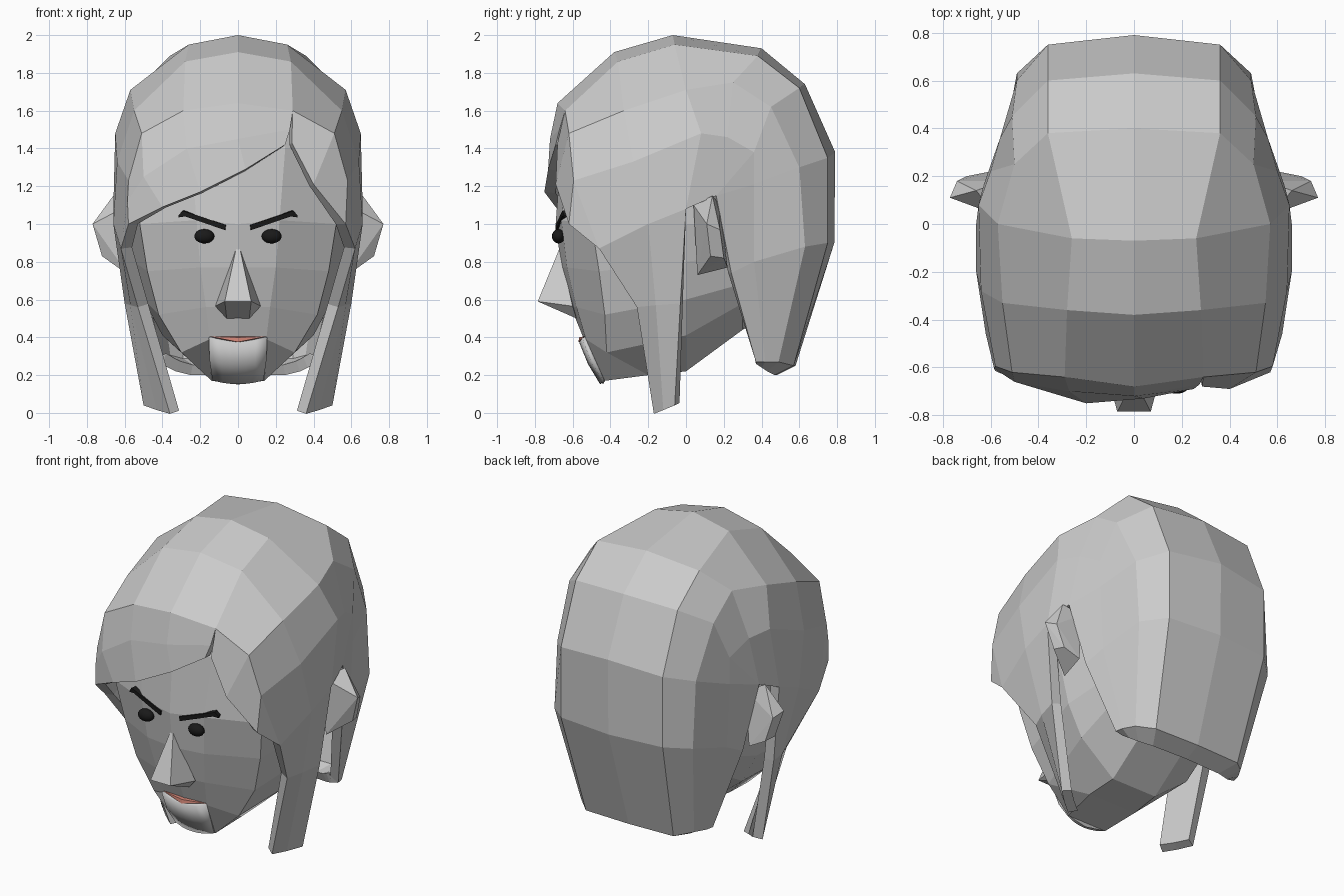
import bpy, bmesh
from mathutils import Vector

if "Cube" in bpy.data.objects:
    bpy.data.objects.remove(bpy.data.objects["Cube"])


def colour(ob, name, rgb):
    mat = bpy.data.materials.get(name) or bpy.data.materials.new(name)
    mat.diffuse_color = (*rgb, 1)
    mat.use_nodes = True
    mat.node_tree.nodes["Principled BSDF"].inputs["Base Color"].default_value = mat.diffuse_color
    ob.data.materials.append(mat)


def finish(bm, name, thick=0, centre=None):
    bmesh.ops.recalc_face_normals(bm, faces=bm.faces)
    if centre:
        c = Vector(centre)
        if sum(f.normal.dot(f.calc_center_median() - c) * f.calc_area() for f in bm.faces) < 0:
            bmesh.ops.reverse_faces(bm, faces=bm.faces)
    me = bpy.data.meshes.new(name)
    bm.to_mesh(me)
    bm.free()
    ob = bpy.data.objects.new(name, me)
    bpy.context.collection.objects.link(ob)
    if thick:
        m = ob.modifiers.new("thickness", "SOLIDIFY")
        m.thickness, m.offset = thick, -1
    return ob


def grid(bm, cache, rows, s=1):
    """Skin rows of points with quads; coinciding points are shared."""
    def vert(p):
        key = (round(p[0] * s, 3), round(p[1], 3), round(p[2], 3))
        if key not in cache:
            cache[key] = bm.verts.new(key)
        return cache[key]
    vs = [[vert(p) for p in r] for r in rows]
    for a, b in zip(vs, vs[1:]):
        for i in range(len(a) - 1):
            q = list(dict.fromkeys((a[i], a[i + 1], b[i + 1], b[i])))
            if len(q) > 2:
                bm.faces.new(q)


def hull(name, pts):
    bm = bmesh.new()
    for p in pts:
        bm.verts.new(p)
    bmesh.ops.convex_hull(bm, input=bm.verts)
    loose = [v for v in bm.verts if not v.link_faces]
    bmesh.ops.delete(bm, geom=loose, context="VERTS")
    return finish(bm, name)


def both(pts):
    return [(s * x, y, z) for x, y, z in pts for s in (-1, 1)]


# Head: half rings from chin to crown, front to back
rings = [
    [(0, -.44, .15), (.14, -.43, .17), (.17, -.2, .20), (.16, 0, .22), (.16, .3, .44), (0, .32, .45)],
    [(0, -.54, .39), (.15, -.53, .39), (.30, -.42, .32), (.40, 0, .41), (.36, .3, .58), (0, .4, .6)],
    [(0, -.61, .56), (.17, -.58, .56), (.42, -.43, .52), (.50, 0, .6), (.42, .36, .7), (0, .45, .72)],
    [(0, -.66, .77), (.2, -.63, .77), (.48, -.46, .75), (.55, 0, .8), (.45, .4, .85), (0, .52, .85)],
    [(0, -.69, 1.0), (.22, -.66, 1.02), (.52, -.5, 1.0), (.58, 0, 1.0), (.47, .42, 1.0), (0, .65, 1.0)],
    [(0, -.66, 1.4), (.25, -.62, 1.4), (.48, -.45, 1.4), (.55, 0, 1.4), (.42, .42, 1.4), (0, .62, 1.4)],
]
rings.append([(x * .6, y * .6, 1.72) for x, y, z in rings[-1]])
bm, cache = bmesh.new(), {}
for s in (-1, 1):
    grid(bm, cache, rings, s)
# Underside strips and crown cap
ends = [(-x, y, z) for x, y, z in rings[0][1:5]]
grid(bm, cache, [ends, rings[0][1:5]])
bmesh.ops.holes_fill(bm, edges=[e for e in bm.edges if e.is_boundary], sides=0)
finish(bm, "head")

# Hair cap: half rows from brow over the crown to the nape
temple, above_ear, behind_ear = (.62, -.46, .87), (.66, 0, 1.08), (.63, .16, 1.15)
cheek = (.66, -.2, 1.0)
brow = [(0, -.68, 1.64), (.29, -.64, 1.6), (.51, -.62, 1.48), (.58, -.595, 1.23), temple]
cap = [
    brow,
    [(0, -.38, 1.91), (.28, -.36, 1.86), (.55, -.33, 1.6), (.64, -.28, 1.33), cheek],
    [(0, -.07, 2.0), (.26, -.06, 1.95), (.57, 0, 1.71), (.65, .08, 1.48), above_ear],
    [(0, .40, 1.93), (.36, .38, 1.89), (.50, .25, 1.75), (.60, .22, 1.46), behind_ear],
    [(0, .63, 1.74), (.36, .60, 1.72), (.51, .45, 1.62), (.56, .36, 1.38), behind_ear],
    [(0, .79, 1.38), (.36, .75, 1.35), (.49, .60, 1.3), (.56, .36, 1.21), behind_ear],
    [(0, .785, .9), (.36, .75, .9), (.49, .63, .88), (.54, .36, .8), (.57, .24, .74)],
    [(0, .58, .25), (.31, .57, .25), (.40, .49, .27), (.44, .42, .27), (.45, .37, .27)],
]
nape_lip = [cap[-1], [(0, .48, .2), (.25, .47, .2), (.33, .43, .22), (.37, .40, .24), (.40, .37, .26)]]
# Side locks hanging in front of the ears
lock = [
    [temple, cheek, above_ear],
    [(.53, -.26, .56), (.57, -.16, .57), (.60, -.03, .58)],
    [(.36, -.17, -.005), (.43, -.12, .015), (.50, -.06, .04)],
]
bm, cache = bmesh.new(), {}
for s in (-1, 1):
    grid(bm, cache, cap, s)
    grid(bm, cache, nape_lip, s)
    grid(bm, cache, lock, s)
# Swept fringe and the short flap beyond the parting
left = [(-x, y, z) for x, y, z in brow[:0:-1]]
grid(bm, cache, [
    left + brow[:2],
    [left[0], (-.585, -.605, 1.12), (-.5, -.66, 1.25), (-.27, -.70, 1.4), (0, -.72, 1.45), (.275, -.67, 1.5)],
    [left[0], (-.58, -.615, 1.0), (-.4, -.69, 1.09), (-.2, -.75, 1.17), (.04, -.73, 1.29), (.25, -.69, 1.42)],
])
grid(bm, cache, [
    brow[1:],
    [(.285, -.68, 1.43), (.40, -.69, 1.21), (.57, -.62, 1.0), temple],
])
finish(bm, "hair", .06, (0, 0, 1))

# Nose
hull("nose", both([(.01, -.67, .87), (.07, -.785, .59), (.12, -.6, .565), (.06, -.58, .5)]))

# Mouth line
ob = hull("mouth", both([(.15, -.54, .405), (.0, -.57, .375), (.0, -.565, .40), (.1, -.45, .38)]))
colour(ob, "lip_red", (.6, .22, .17))

# Lower lip and chin plate
bm = bmesh.new()
xs = [-1, -.6, -.3, 0, .3, .6, 1]
grid(bm, {}, [[(t * w, y + .015 * t * t, z + d * t * t) for t in xs]
              for w, y, z, d in ((.155, -.565, .372, .025), (.15, -.52, .26, .015), (.135, -.455, .152, .02))])
ob = finish(bm, "chin", .03, (0, 0, .3))
for p in ob.data.polygons:
    p.use_smooth = True

for s, side in ((-1, "left"), (1, "right")):
    # Ears
    hull("ear_" + side, [(s * x, y, z) for x, y, z in (
        (.58, .04, 1.1), (.66, .14, 1.15), (.77, .11, 1.0), (.74, .18, .97), (.72, .13, .83),
        (.70, .2, .82), (.58, .06, .73), (.6, .22, .77), (.55, .18, 1.1))])
    # Eyes
    bm = bmesh.new()
    bmesh.ops.create_uvsphere(bm, u_segments=16, v_segments=10, radius=1)
    for v in bm.verts:
        v.co = (s * .178 + v.co.x * .053, -.675 + v.co.y * .035, .935 + v.co.z * .038)
    ob = finish(bm, "eye_" + side)
    for p in ob.data.polygons:
        p.use_smooth = True
    colour(ob, "black", (.01, .01, .01))
    # Eyebrows
    bm, cache = bmesh.new(), {}
    grid(bm, cache, [[(.065, -.69, .995), (.295, -.655, 1.07), (.315, -.645, 1.045)],
                     [(.07, -.69, .968), (.28, -.655, 1.04), (.315, -.645, 1.035)]], s)
    ob = finish(bm, "eyebrow_" + side, .03, (0, 0, 1))
    colour(ob, "black", (.01, .01, .01))
